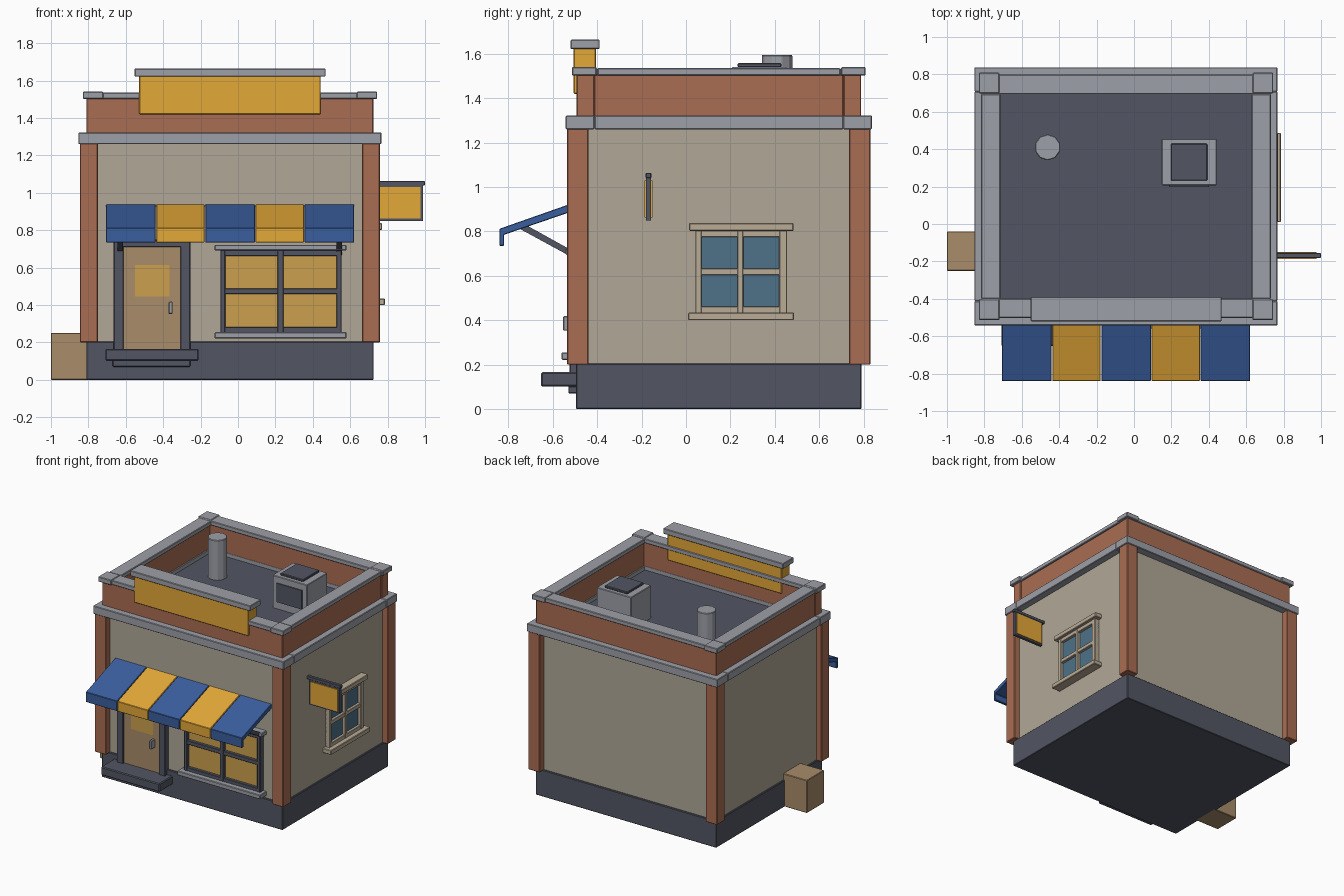
import bpy
import bmesh
import math

if "Cube" in bpy.data.objects:
    bpy.data.objects.remove(bpy.data.objects["Cube"])


def material(name, rgb):
    color = [(c / 255 / 12.92) if c < 11 else ((c / 255 + 0.055) / 1.055) ** 2.4 for c in rgb] + [1]
    m = bpy.data.materials.new(name)
    m.use_nodes = True
    m.diffuse_color = color
    bsdf = m.node_tree.nodes["Principled BSDF"]
    bsdf.inputs["Base Color"].default_value = color
    bsdf.inputs["Roughness"].default_value = 0.8
    return m


PLASTER = material("plaster", (177, 168, 151))
BRICK = material("brick", (170, 109, 83))
SLATE = material("slate", (82, 86, 99))
STONE = material("stone_grey", (158, 160, 168))
YELLOW = material("yellow", (228, 168, 56))
BLUE = material("blue", (58, 94, 158))
WOOD = material("wood", (168, 140, 106))
LIT_GLASS = material("lit_glass", (204, 160, 78))
BLUE_GLASS = material("blue_glass", (78, 114, 138))
BEIGE = material("beige_trim", (186, 172, 150))


def finish(name, bm, mat, bevel):
    bmesh.ops.recalc_face_normals(bm, faces=bm.faces)
    mesh = bpy.data.meshes.new(name)
    bm.to_mesh(mesh)
    bm.free()
    mesh.materials.append(mat)
    ob = bpy.data.objects.new(name, mesh)
    bpy.context.collection.objects.link(ob)
    if bevel:
        mod = ob.modifiers.new("soft_edges", "BEVEL")
        mod.width = bevel
        mod.segments = 1
    return ob


def box(name, xs, ys, zs, mat, bevel=0.004):
    bm = bmesh.new()
    bmesh.ops.create_cube(bm, size=1)
    for v in bm.verts:
        v.co = [r[0] if c < 0 else r[1] for c, r in zip(v.co, (xs, ys, zs))]
    return finish(name, bm, mat, bevel)


def side_profile(name, points, xs, mat, bevel=0.003):
    """Extrude a (y, z) outline along x."""
    bm = bmesh.new()
    face = bm.faces.new([bm.verts.new((xs[0], y, z)) for y, z in points])
    ext = bmesh.ops.extrude_face_region(bm, geom=[face])["geom"]
    for v in ext:
        if isinstance(v, bmesh.types.BMVert):
            v.co.x = xs[1]
    return finish(name, bm, mat, bevel)


# Plan centre of the building and half sizes measured from it
CX, CY = -0.043, 0.148


def around(hx, hy):
    return (CX - hx, CX + hx), (CY - hy, CY + hy)


def ring(name, hx, hy, wide, zs, mat, inset=0.0):
    """Four walls around the plan; side walls fit between front and back."""
    for tag, s in (("front", -1), ("back", 1)):
        box(f"{name}_{tag}", (CX - hx, CX + hx),
            sorted((CY + s * hy, CY + s * (hy - wide))), zs, mat)
    for tag, s in (("right", -1), ("left", 1)):
        box(f"{name}_{tag}", sorted((CX + s * (hx - inset), CX + s * (hx - wide))),
            (CY - hy + wide, CY + hy - wide), zs, mat)


def corners(name, hx, hy, wide, zs, mat):
    for sx in (-1, 1):
        for sy in (-1, 1):
            label = f"{name}_{'back' if sy > 0 else 'front'}_{'left' if sx > 0 else 'right'}"
            box(label, sorted((CX + sx * hx, CX + sx * (hx - wide))),
                sorted((CY + sy * hy, CY + sy * (hy - wide))), zs, mat)


# Main body
box("foundation", *around(0.768, 0.643), (0, 0.205), SLATE)
box("walls", *around(0.757, 0.63), (0.2, 1.27), PLASTER, 0)
corners("corner_pillar", 0.802, 0.683, 0.096, (0.2, 1.265), BRICK)
ring("cornice", 0.81, 0.69, 0.13, (1.26, 1.322), STONE)
box("roof", *around(0.7, 0.58), (1.25, 1.29), SLATE, 0)

# Parapet with coping
ring("parapet", 0.767, 0.641, 0.08, (1.28, 1.507), BRICK, 0.005)
ring("coping", 0.775, 0.65, 0.103, (1.503, 1.536), STONE)
corners("coping_corner", 0.787, 0.661, 0.11, (1.502, 1.541), STONE)

# Rooftop sign board
box("sign_board", (-0.528, 0.442), (-0.507, -0.405), (1.42, 1.625), YELLOW)
box("sign_board_cap", (-0.553, 0.468), (-0.52, -0.389), (1.622, 1.664), STONE)

# Rooftop cooling unit and vent pipe
box("cooling_unit", (0.148, 0.442), (0.207, 0.455), (1.285, 1.54), STONE)
box("cooling_unit_lid", (0.197, 0.392), (0.232, 0.43), (1.54, 1.558), SLATE)
box("cooling_unit_grille", (0.187, 0.402), (0.199, 0.21), (1.345, 1.49), SLATE, 0)
pipe = bmesh.new()
bmesh.ops.create_cone(pipe, cap_ends=True, segments=10, radius1=0.07, radius2=0.07, depth=0.31)
bmesh.ops.translate(pipe, verts=pipe.verts, vec=(-0.462, 0.41, 1.44))
finish("vent_pipe", pipe, STONE, 0.004)

# Door with frame, glass, handle and steps
DOOR = (-0.612, -0.308)
for tag, xs in (("right", (-0.665, DOOR[0])), ("left", (DOOR[1], -0.255))):
    box(f"door_frame_{tag}", xs, (-0.525, -0.47), (0.16, 0.735), SLATE)
box("door_frame_top", (-0.665, -0.255), (-0.525, -0.47), (0.71, 0.75), SLATE)
box("door", DOOR, (-0.508, -0.47), (0.16, 0.712), WOOD, 0)
box("door_glass", (-0.551, -0.365), (-0.513, -0.505), (0.445, 0.615), LIT_GLASS, 0)
box("door_handle", (-0.371, -0.35), (-0.553, -0.505), (0.353, 0.418), STONE)
box("door_step", (-0.709, -0.211), (-0.653, -0.48), (0.102, 0.166), SLATE, 0.006)
box("door_step_base", (-0.67, -0.255), (-0.53, -0.48), (0.07, 0.104), SLATE)

# Front shop window
FRONT_X, FRONT_Z = (-0.094, 0.553), (0.25, 0.695)
box("shop_window_glass", FRONT_X, (-0.497, -0.47), FRONT_Z, LIT_GLASS, 0)
for i, xs in enumerate(((-0.094, -0.068), (0.21, 0.243), (0.527, 0.553))):
    box(f"shop_window_upright_{i}", xs, (-0.522, -0.47), FRONT_Z, SLATE, 0.003)
for i, zs in enumerate(((0.25, 0.282), (0.458, 0.489), (0.662, 0.695))):
    box(f"shop_window_rail_{i}", FRONT_X, (-0.52, -0.47), zs, SLATE, 0.003)
box("shop_window_lintel", (-0.125, 0.58), (-0.54, -0.47), (0.692, 0.722), STONE)
box("shop_window_sill", (-0.125, 0.58), (-0.56, -0.47), (0.222, 0.255), STONE)

# Side window
SIDE_Y, SIDE_Z = (0.042, 0.455), (0.43, 0.805)
box("side_window_glass", (0.7, 0.727), SIDE_Y, SIDE_Z, BLUE_GLASS, 0)
for i, ys in enumerate(((0.042, 0.07), (0.232, 0.258), (0.42, 0.455))):
    box(f"side_window_upright_{i}", (0.7, 0.75), ys, SIDE_Z, BEIGE, 0.003)
for i, zs in enumerate(((0.43, 0.463), (0.603, 0.633), (0.774, 0.805))):
    box(f"side_window_rail_{i}", (0.7, 0.748), SIDE_Y, zs, BEIGE, 0.003)
box("side_window_lintel", (0.7, 0.77), (0.014, 0.484), (0.802, 0.838), BEIGE)
box("side_window_sill", (0.7, 0.785), (0.01, 0.487), (0.4, 0.435), BEIGE)

# Striped awning with hanging valance and support arms
AWNING = [(-0.47, 0.942), (-0.84, 0.812), (-0.84, 0.735), (-0.82, 0.735), (-0.82, 0.785), (-0.47, 0.905)]
for i in range(5):
    x = -0.706 + i * 0.2655
    gap = 0.004 if i % 2 else 0
    side_profile(f"awning_stripe_{i}", AWNING, (x + gap, x + 0.2655 - gap), YELLOW if i % 2 else BLUE)
ARM = [(-0.755, 0.815), (-0.47, 0.66), (-0.47, 0.69), (-0.71, 0.823)]
for tag, x in (("right", -0.645), ("left", 0.527)):
    side_profile(f"awning_arm_{tag}", ARM, (x, x + 0.03), SLATE, 0)

# Hanging side sign
box("hanging_sign_bar", (0.7, 0.999), (-0.182, -0.156), (1.04, 1.064), SLATE, 0.003)
box("hanging_sign_board", (0.735, 0.99), (-0.18, -0.158), (0.85, 1.042), SLATE, 0)
box("hanging_sign_panel", (0.748, 0.977), (-0.187, -0.151), (0.862, 1.03), YELLOW, 0)

# Crate beside the wall
box("crate", (-1.0, -0.79), (-0.25, -0.04), (0, 0.252), WOOD)
